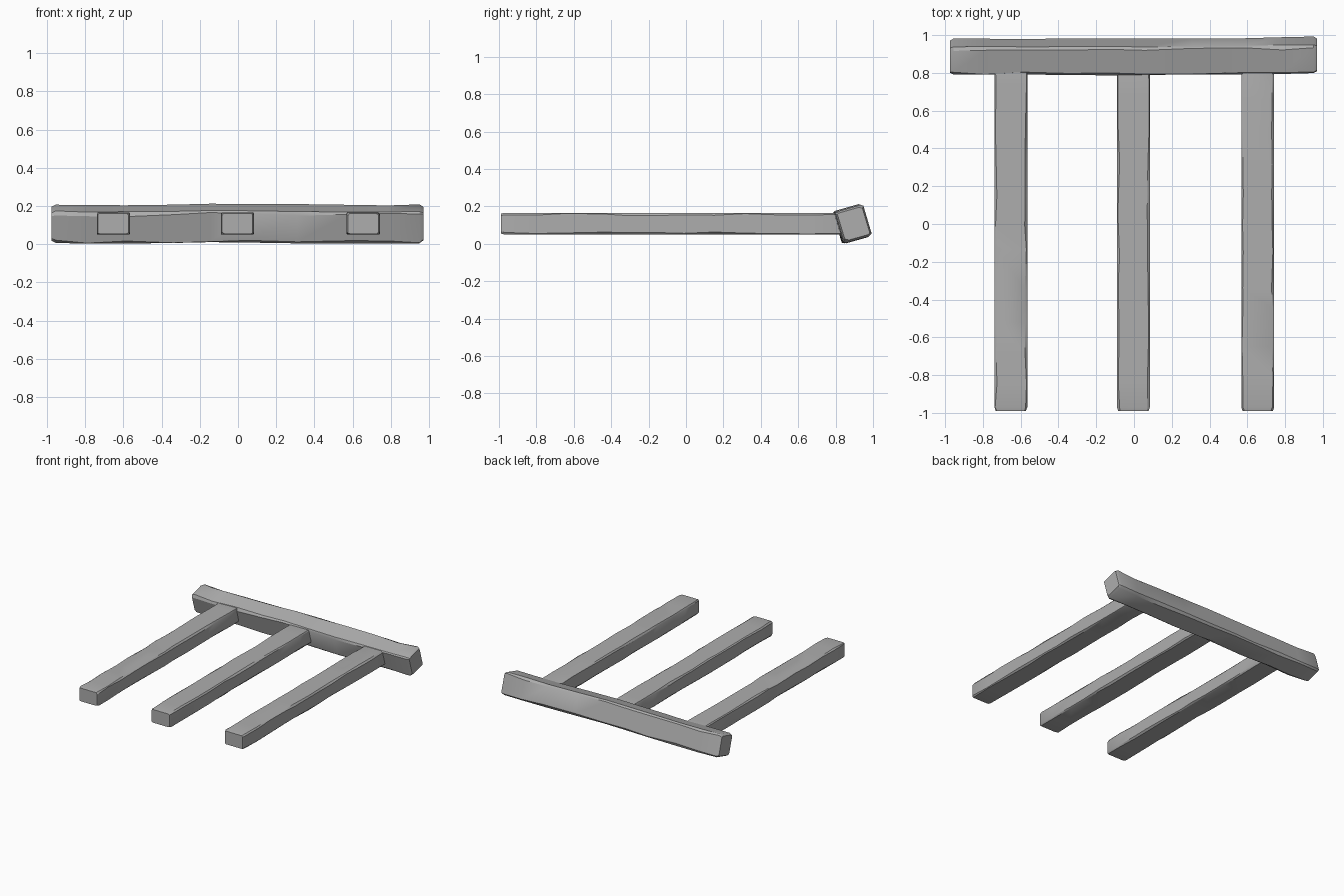
import bpy, bmesh, math, random
from mathutils import Vector

cube = bpy.data.objects.get("Cube")
if cube:
    bpy.data.objects.remove(cube, do_unlink=True)

random.seed(4)

wood = bpy.data.materials.new("weathered grey")
wood.use_nodes = True
grey = (0.42, 0.42, 0.42, 1)
wood.diffuse_color = grey
wood.node_tree.nodes["Principled BSDF"].inputs["Base Color"].default_value = grey


def chamfered(corners, chip):
    """Cut each corner of a section by a slightly random amount."""
    pts = []
    for i, c in enumerate(corners):
        c = Vector(c)
        for other in (corners[i - 1], corners[(i + 1) % len(corners)]):
            d = (Vector(other) - c).normalized()
            pts.append(c + d * chip * random.uniform(0.4, 1.6))
    return pts


def hewn_timber(name, corners, start, end, steps, place, chip, inset, drift=None):
    """Loft a worn four-sided section from start to end."""
    bm = bmesh.new()
    centre = sum((Vector(c) for c in corners), Vector((0, 0))) / 4
    stations = [(start, inset), (start + 0.02, 1)]
    for i in range(1, steps):
        t = start + (end - start) * (i + random.uniform(-0.25, 0.25)) / steps
        stations.append((t, 1))
    stations += [(end - 0.02, 1), (end, inset)]
    rings = []
    for t, scale in stations:
        shift = drift(t) if drift else Vector((0, 0))
        ring = []
        for p in chamfered(corners, chip):
            q = centre + (p - centre) * scale + shift
            ring.append(bm.verts.new(place(t, q)))
        rings.append(ring)
    for a, b in zip(rings, rings[1:]):
        for i in range(len(a)):
            j = (i + 1) % len(a)
            bm.faces.new((a[i], a[j], b[j], b[i]))
    bm.faces.new(rings[0])
    bm.faces.new(rings[-1])
    bmesh.ops.recalc_face_normals(bm, faces=bm.faces)
    mesh = bpy.data.meshes.new(name)
    bm.to_mesh(mesh)
    bm.free()
    mesh.materials.append(wood)
    obj = bpy.data.objects.new(name, mesh)
    bpy.context.collection.objects.link(obj)
    bpy.ops.object.select_all(action="DESELECT")
    obj.select_set(True)
    bpy.context.view_layer.objects.active = obj
    bpy.ops.object.shade_smooth_by_angle(angle=math.radians(30))
    return obj


# Tilted cross beam, section in (y, z), slightly bowed along its length
beam = [(0.785, 0.17), (0.935, 0.213), (0.985, 0.045), (0.835, 0.003)]
hewn_timber("cross_beam", beam, -0.975, 0.97, 9,
            lambda t, q: (t, q.x, q.y), 0.014, 0.88,
            lambda t: Vector((0.012 * t * t * (t > 0), 0.004 * math.cos(5 * t) - 0.001)))

# Three posts, section in (x, z), running into the beam
for name, x in (("right_post", -0.652), ("middle_post", -0.003), ("left_post", 0.655)):
    post = [(x - 0.087, 0.05), (x + 0.087, 0.05), (x + 0.087, 0.166), (x - 0.087, 0.166)]
    hewn_timber(name, post, -0.99, 0.86, 11,
                lambda t, q: (q.x, t, q.y), 0.009, 0.92)
